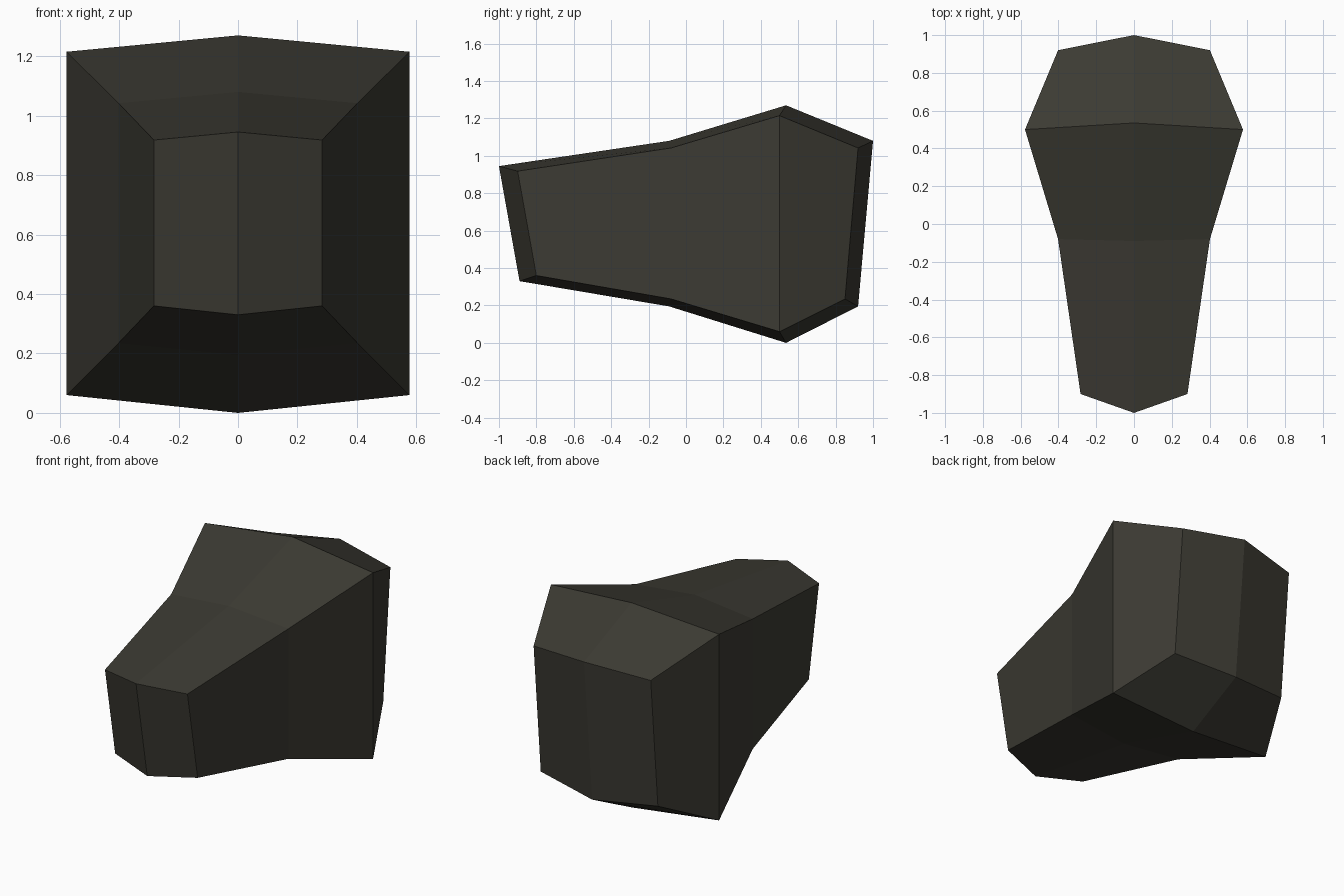
import bpy, bmesh

if "Cube" in bpy.data.objects:
    bpy.data.objects.remove(bpy.data.objects["Cube"])

# Colour
mat = bpy.data.materials.new("dark olive grey")
mat.diffuse_color = (0.045, 0.043, 0.033, 1)
mat.use_nodes = True
mat.node_tree.nodes["Principled BSDF"].inputs["Base Color"].default_value = mat.diffuse_color

# Stations front to back: half width, then (y, z) of
# top ridge, top corner, bottom corner, bottom keel
stations = [
    (0.283, (-1.00, 0.945), (-0.90, 0.918), (-0.80, 0.36), (-0.89, 0.33)),
    (0.402, (-0.09, 1.08), (-0.08, 1.042), (-0.08, 0.235), (-0.09, 0.195)),
    (0.577, (0.535, 1.27), (0.50, 1.215), (0.50, 0.06), (0.535, 0.0)),
    (0.402, (1.00, 1.08), (0.92, 1.042), (0.85, 0.235), (0.92, 0.195)),
]

# Faceted head block: loft the right half, then mirror it
bm = bmesh.new()
rings = [[bm.verts.new((x, y, z)) for x, (y, z) in zip((0, w, w, 0), pts)]
         for w, *pts in stations]
for a, b in zip(rings, rings[1:]):
    for i in range(3):
        bm.faces.new((a[i], a[i + 1], b[i + 1], b[i]))
# front and back end faces
bm.faces.new(rings[0])
bm.faces.new(rings[-1])

half = bm.verts[:] + bm.edges[:] + bm.faces[:]
bmesh.ops.mirror(bm, geom=half, axis='X', merge_dist=0.001)
bmesh.ops.remove_doubles(bm, verts=bm.verts[:], dist=0.001)
bmesh.ops.recalc_face_normals(bm, faces=bm.faces[:])

mesh = bpy.data.meshes.new("faceted_block")
bm.to_mesh(mesh)
bm.free()
mesh.materials.append(mat)
block = bpy.data.objects.new("faceted_block", mesh)
bpy.context.collection.objects.link(block)
